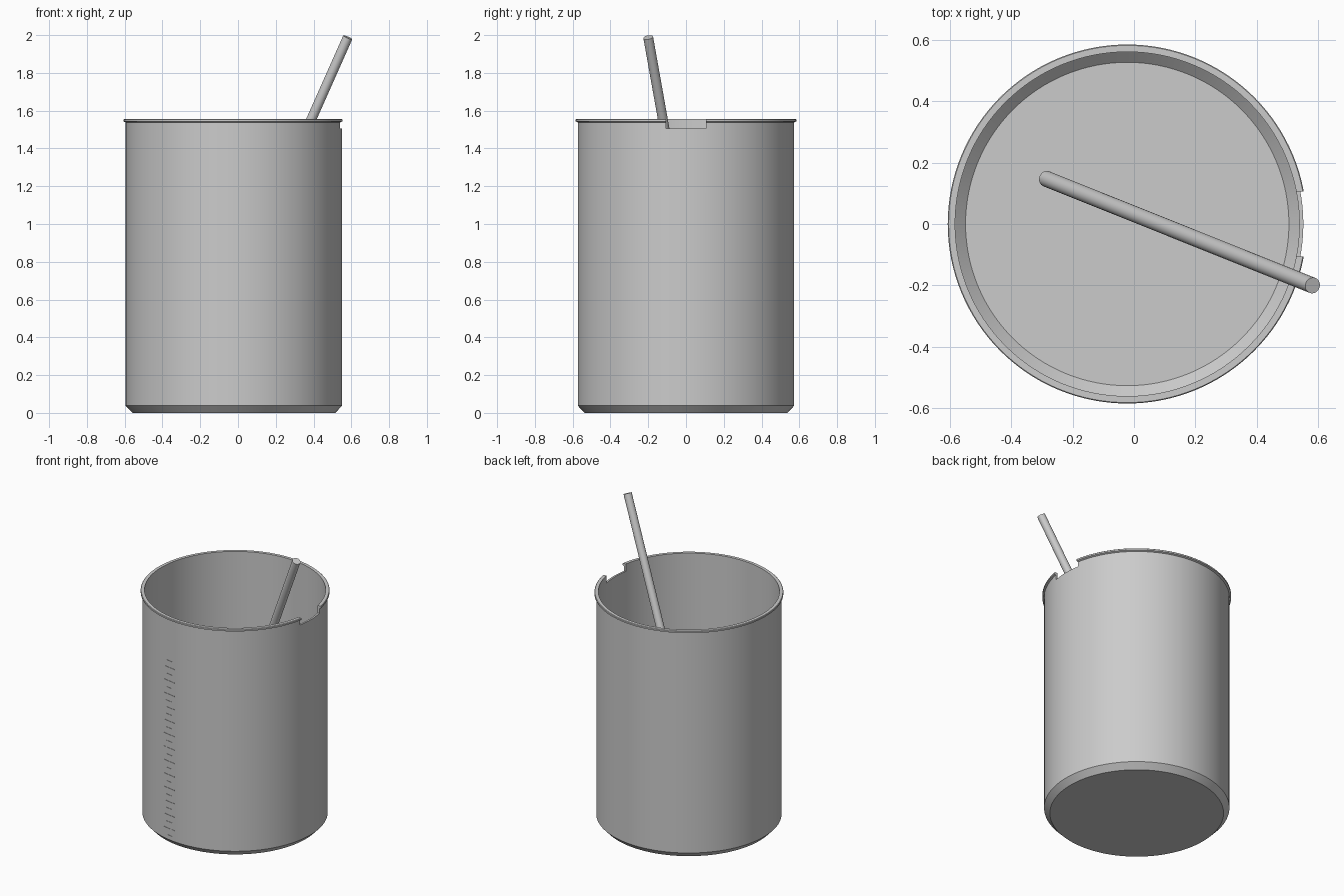
import bpy, bmesh, math
from mathutils import Vector

if "Cube" in bpy.data.objects:
    bpy.data.objects.remove(bpy.data.objects["Cube"])

CX = -0.022          # beaker axis sits slightly left of the origin
R_OUT, R_IN = 0.573, 0.560


def make_object(name, bm):
    bmesh.ops.recalc_face_normals(bm, faces=bm.faces[:])
    mesh = bpy.data.meshes.new(name)
    bm.to_mesh(mesh)
    bm.free()
    obj = bpy.data.objects.new(name, mesh)
    bpy.context.collection.objects.link(obj)
    return obj


def activate(obj):
    bpy.ops.object.select_all(action='DESELECT')
    obj.select_set(True)
    bpy.context.view_layer.objects.active = obj


def smooth(obj):
    activate(obj)
    bpy.ops.object.shade_smooth_by_angle(angle=math.radians(30))


def lathe(name, profile, segments):
    """Closed solid of revolution; the open profile ends are capped."""
    bm = bmesh.new()
    rings = []
    for r, z in profile:
        rings.append([bm.verts.new((CX + r * math.cos(2 * math.pi * i / segments),
                                    r * math.sin(2 * math.pi * i / segments), z))
                      for i in range(segments)])
    for a, b in zip(rings, rings[1:]):
        for i in range(segments):
            j = (i + 1) % segments
            bm.faces.new((a[i], a[j], b[j], b[i]))
    bm.faces.new(rings[0])
    bm.faces.new(rings[-1])
    return make_object(name, bm)


# Beaker: chamfered base, straight wall, small outward lip, hollow inside
beaker = lathe("beaker", [
    (0.537, 0.0), (R_OUT, 0.038), (R_OUT, 1.538), (0.584, 1.543),
    (0.584, 1.553), (0.581, 1.556), (R_IN, 1.556), (R_IN, 0.045), (0.526, 0.013)], 128)

# Pouring notch cut through the rim on the right side
bm = bmesh.new()
bmesh.ops.create_cube(bm, size=1.0)
for v in bm.verts:
    v.co = (0.55 + v.co.x * 0.2, v.co.y * 0.21, 1.605 + v.co.z * 0.2)
cutter = make_object("notch_cutter", bm)
cutter.hide_render = True
mod = beaker.modifiers.new("notch", 'BOOLEAN')
mod.operation = 'DIFFERENCE'
mod.solver = 'EXACT'
mod.object = cutter
activate(beaker)
bpy.ops.object.modifier_apply(modifier=mod.name)
bpy.data.objects.remove(cutter, do_unlink=True)
smooth(beaker)

# Stirring rod leaning against the rim
start, end = Vector((-0.285, 0.147, 0.04)), Vector((0.581, -0.2, 1.988))
axis = end - start
bm = bmesh.new()
bmesh.ops.create_cone(bm, cap_ends=True, segments=32, radius1=0.026,
                      radius2=0.026, depth=axis.length)
rod = make_object("stirring_rod", bm)
rod.location = (start + end) / 2
rod.rotation_euler = axis.to_track_quat('Z', 'Y').to_euler()
smooth(rod)

# Graduation ticks wrapped onto the front wall, alternating short and long
bm = bmesh.new()
STEPS = 4
for k in range(27):
    z = 0.067 + 0.0458 * k
    half = 0.043 if k % 2 else 0.024
    sections = []
    for s in range(STEPS + 1):
        x = -0.125 - CX + half * (2 * s / STEPS - 1)
        ang = math.asin(x / R_OUT)
        sections.append([bm.verts.new((CX + r * math.sin(ang), -r * math.cos(ang), z + dz))
                         for r, dz in ((R_OUT - 0.003, -0.002), (R_OUT + 0.002, -0.002),
                                       (R_OUT + 0.002, 0.002), (R_OUT - 0.003, 0.002))])
    for a, b in zip(sections, sections[1:]):
        for i in range(4):
            j = (i + 1) % 4
            bm.faces.new((a[i], a[j], b[j], b[i]))
    bm.faces.new(sections[0])
    bm.faces.new(sections[-1])
ticks = make_object("graduation_ticks", bm)
smooth(ticks)
